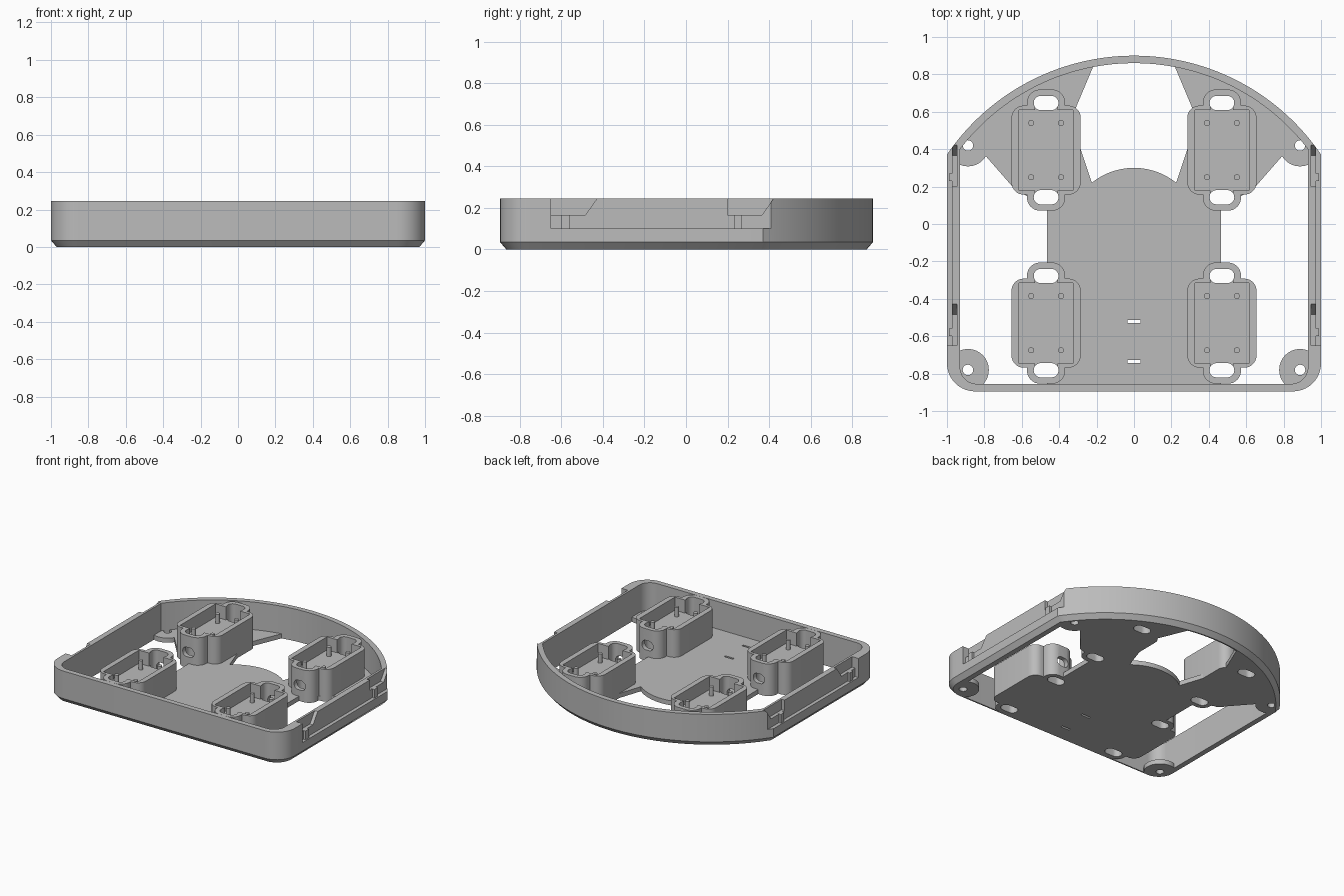
import bpy, bmesh, math

cube = bpy.data.objects.get("Cube")
if cube:
    bpy.data.objects.remove(cube, do_unlink=True)

grey = bpy.data.materials.new("plain grey")
grey.use_nodes = True
GREY = (0.5, 0.5, 0.5, 1)
grey.diffuse_color = GREY
grey.node_tree.nodes["Principled BSDF"].inputs["Base Color"].default_value = GREY

TOP = 0.245      # rim and pod height
FLOOR = 0.035    # base plate thickness
ARC_Y, ARC_R = -0.31, 1.21   # centre and radius of the curved back


def loft(name, loops, axis="z"):
    """Closed solid through (outline, height) pairs stacked along an axis."""
    order = {"z": lambda a, b, h: (a, b, h),
             "x": lambda a, b, h: (h, a, b),
             "y": lambda a, b, h: (b, h, a)}[axis]
    bm = bmesh.new()
    rings = [[bm.verts.new(order(a, b, h)) for a, b in pts] for pts, h in loops]
    bm.faces.new(rings[0][::-1])
    bm.faces.new(rings[-1])
    n = len(rings[0])
    for low, high in zip(rings, rings[1:]):
        for i in range(n):
            j = (i + 1) % n
            bm.faces.new((low[i], low[j], high[j], high[i]))
    bmesh.ops.recalc_face_normals(bm, faces=bm.faces)
    mesh = bpy.data.meshes.new(name)
    bm.to_mesh(mesh)
    bm.free()
    mesh.materials.append(grey)
    obj = bpy.data.objects.new(name, mesh)
    bpy.context.collection.objects.link(obj)
    return obj


def prism(pts, h0, h1, axis="z", name="helper"):
    return loft(name, [(pts, h0), (pts, h1)], axis)


def arc(cx, cy, r, start, end, n):
    steps = [start + (end - start) * i / n for i in range(n + 1)]
    return [(cx + r * math.cos(t), cy + r * math.sin(t)) for t in steps]


def circle(cx, cy, r, n=32):
    return arc(cx, cy, r, 0, math.tau, n)[:-1]


def rect(cx, cy, hx, hy):
    return [(cx - hx, cy - hy), (cx + hx, cy - hy), (cx + hx, cy + hy), (cx - hx, cy + hy)]


def rounded(cx, cy, hx, hy, r, n=8):
    pts = []
    for k, (sx, sy) in enumerate([(1, 1), (-1, 1), (-1, -1), (1, -1)]):
        a = k * math.pi / 2
        pts += arc(cx + sx * (hx - r), cy + sy * (hy - r), r, a, a + math.pi / 2, n)
    return pts


def combine(obj, helpers, operation):
    """Apply booleans and throw the helpers away."""
    for h in helpers:
        mod = obj.modifiers.new("bool", "BOOLEAN")
        mod.operation, mod.solver, mod.object = operation, "EXACT", h
        bpy.context.view_layer.objects.active = obj
        bpy.ops.object.modifier_apply(modifier=mod.name)
        bpy.data.objects.remove(h, do_unlink=True)


def outline(half_x, front, radius, corner):
    """D-shaped plan: rounded front corners, straight sides, curved back."""
    a = math.acos(half_x / radius)
    pts = arc(-half_x + corner, front + corner, corner, math.pi, 1.5 * math.pi, 10)
    pts += arc(half_x - corner, front + corner, corner, 1.5 * math.pi, math.tau, 10)
    return pts + arc(0, ARC_Y, radius, a, math.pi - a, 56)


def inset(d):
    return outline(1 - d, -0.895 + d, ARC_R - d, 0.15 - d)


# Rim wall with a chamfered foot
rim = loft("rim_wall", [(inset(0.03), 0), (inset(0), FLOOR), (inset(0), TOP)])
cutters = [prism(outline(0.93, -0.855, ARC_R - 0.04, 0.09), -0.1, 0.4)]
for s in (1, -1):
    # long shallow side recess, then two deeper latch pockets with a slanted end
    cutters.append(prism(rect(-0.11, 0.25, 0.54, 0.15), *sorted((s * 0.973, s * 1.1)), axis="x"))
    for y in (-0.65, 0.2):
        latch = [(y, 0.165), (y + 0.165, 0.165), (y + 0.225, 0.25), (y + 0.225, 0.3), (y, 0.3)]
        cutters.append(prism(latch, *sorted((s * 0.947, s * 1.1)), axis="x"))
combine(rim, cutters, "DIFFERENCE")

# Small upright ribs under the latch pockets
for side, s in (("left", 1), ("right", -1)):
    for place, y in (("front", -0.58), ("back", 0.25)):
        prism(rect(y, 0.132, 0.02, 0.034), *sorted((s * 0.96, s * 0.99)), axis="x",
              name=f"latch_rib_{place}_{side}")

PODS = [(x, y) for x in (-0.47, 0.47) for y in (-0.53, 0.395)]
BOSSES = [(x, y) for x in (-0.888, 0.888) for y in (-0.78, 0.42)]


def slots(cx, cy, z0, z1):
    return [prism(rounded(cx, cy + e * 0.252, 0.066, 0.038, 0.037), z0, z1) for e in (1, -1)]


# Base plate: central deck with a domed back edge
half = math.asin(0.225 / 0.36)
dome = arc(0, -0.06, 0.36, math.pi / 2 - half, math.pi / 2 + half, 24)
deck = [(-0.465, -0.87), (0.465, -0.87), (0.465, 0.22)] + dome + [(-0.465, 0.22)]
floor = prism(deck, 0, FLOOR, name="base_plate")
parts = [prism(circle(x, y, 0.112), 0, FLOOR) for x, y in BOSSES]
# Wings joining the deck to the curved back
for s in (1, -1):
    a0, a1 = math.acos(0.88 / 1.19), math.acos(0.21 / 1.19)
    wing = arc(0, ARC_Y, 1.19, a0, a1, 16)
    wing += [(0.32, 0.6), (0.285, 0.4), (0.225, 0.22), (0.3, 0.12), (0.5, 0.1),
             (0.65, 0.2), (0.79, 0.36)]
    parts.append(prism([(s * x, y) for x, y in wing], 0, FLOOR))
combine(floor, parts, "UNION")
combine(floor, [prism(inset(0.034), -0.1, 0.1)], "INTERSECT")
holes = [prism(circle(x, y, 0.028, 20), -0.1, 0.1) for x, y in BOSSES]
holes += [prism(rect(0, y, 0.036, 0.008), -0.1, 0.1) for y in (-0.52, -0.735)]
for x, y in PODS:
    holes += slots(x, y, -0.1, 0.1)
combine(floor, holes, "DIFFERENCE")

# Four pods with a pocket, end slots, a cable hole and locating pins
SHELF = 0.145
for x, y in PODS:
    label = ("front" if y < 0 else "back") + ("_left" if x > 0 else "_right")
    pod = prism(rounded(x, y, 0.185, 0.238, 0.065), 0, TOP, name="pod_" + label)
    combine(pod, [prism(rounded(x, y, 0.102, 0.324, 0.07), 0, TOP)], "UNION")
    inner = 1 if y < 0 else -1
    cuts = [prism(rect(x, y, 0.145, 0.215), SHELF, 0.4)]
    cuts += slots(x, y, -0.1, 0.4)
    cuts += [prism(rect(x, y + e * 0.225, 0.06, 0.025), SHELF, 0.4) for e in (1, -1)]
    cuts.append(prism(rounded(0.12, x, 0.036, 0.048, 0.035),
                      *sorted((y + inner * 0.25, y + inner * 0.4)), axis="y"))
    combine(pod, cuts, "DIFFERENCE")
    for px in (-0.08, 0.08):
        for py in (-0.145, 0.145):
            prism(circle(x + px, y + py, 0.016, 16), SHELF - 0.01, 0.215,
                  name="pin_" + label)

# Smooth curved walls, crisp edges
bpy.ops.object.select_all(action="DESELECT")
for obj in bpy.context.collection.objects:
    if obj.type == "MESH":
        obj.select_set(True)
        bpy.context.view_layer.objects.active = obj
bpy.ops.object.shade_smooth_by_angle(angle=math.radians(30))
